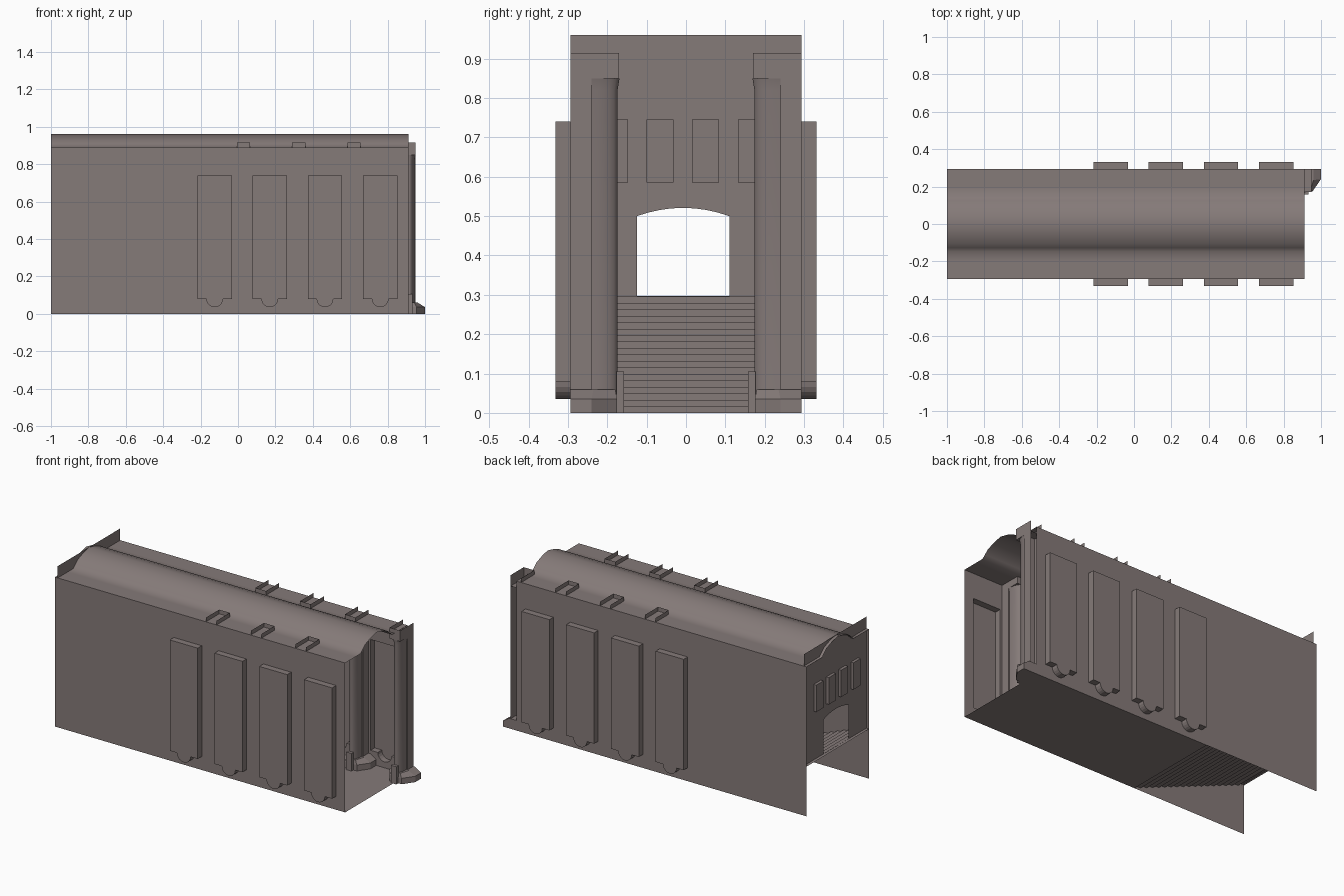
import bpy, bmesh, math

if "Cube" in bpy.data.objects:
    bpy.data.objects.remove(bpy.data.objects["Cube"])

stone = bpy.data.materials.new("warm grey stone")
stone.diffuse_color = (0.235, 0.196, 0.19, 1)
stone.use_nodes = True
stone.node_tree.nodes["Principled BSDF"].inputs["Base Color"].default_value = stone.diffuse_color


def finish(bm, name, smooth=0):
    me = bpy.data.meshes.new(name)
    bm.to_mesh(me)
    bm.free()
    ob = bpy.data.objects.new(name, me)
    bpy.context.collection.objects.link(ob)
    me.materials.append(stone)
    if smooth:
        bpy.ops.object.select_all(action='DESELECT')
        ob.select_set(True)
        bpy.context.view_layer.objects.active = ob
        bpy.ops.object.shade_smooth_by_angle(angle=math.radians(smooth))
    return ob


def rect(u0, u1, v0, v1):
    return [(u0, v0), (u1, v0), (u1, v1), (u0, v1)]


def sheet(name, outline, holes, place, normal):
    """Flat sheet with cut-outs; place maps (u, v, depth) to xyz."""
    bm = bmesh.new()
    edges = []
    for loop in [outline] + holes:
        vs = [bm.verts.new(place(u, v, 0)) for u, v in loop]
        edges += [bm.edges.new((vs[i - 1], vs[i])) for i in range(len(vs))]
    bmesh.ops.triangle_fill(bm, edges=edges, use_beauty=True, normal=normal)
    for f in bm.faces:
        f.normal_update()
        if f.normal.dot(normal_vec(normal)) < 0:
            f.normal_flip()
    return finish(bm, name)


def normal_vec(n):
    from mathutils import Vector
    return Vector(n)


def loft(name, rings, closed=True, bottom=False, top=False, smooth=0):
    """Skin between rings of points."""
    bm = bmesh.new()
    vs = [[bm.verts.new(p) for p in r] for r in rings]
    n = len(rings[0])
    for a, b in zip(vs, vs[1:]):
        for i in range(n if closed else n - 1):
            j = (i + 1) % n
            bm.faces.new((a[i], a[j], b[j], b[i]))
    if bottom:
        bm.faces.new(vs[0][::-1])
    if top:
        bm.faces.new(vs[-1])
    bmesh.ops.recalc_face_normals(bm, faces=bm.faces[:])
    return finish(bm, name, smooth)


def recess(name, outline, depth, place):
    """Tray standing out from a sheet, open towards the inside."""
    return loft(name, [[place(u, v, d) for u, v in outline] for d in (0, depth)], top=True)


W, X0, X1, H = 0.294, -1.0, 0.912, 0.89
bays = [-0.125 + 0.295 * i for i in range(4)]

# long side walls with four recessed bays each
for s, side in ((-1, "front"), (1, "back")):
    def place(u, v, d, s=s):
        return (u, s * (W + d), v)
    openings = [rect(c - 0.113, c + 0.113, 0.03, 0.83) for c in bays]
    sheet(side + "_wall", rect(X0, X1, 0, H), openings, place, (0, s, 0))
    for c, opening in zip(bays, openings):
        bowl = [(c - 0.045 * math.cos(a), 0.08 - 0.045 * math.sin(a))
                for a in [math.pi * k / 10 for k in range(11)]]
        niche = [(c - 0.092, 0.74), (c - 0.092, 0.08)] + bowl + [(c + 0.092, 0.08), (c + 0.092, 0.74)]
        sheet(side + "_bay_panel", opening, [niche], place, (0, s, 0))
        recess(side + "_niche", niche, 0.038, place)

# vaulted roof
half = [(0.294, 0.89), (0.2, 0.89), (0.147, 0.89), (0.127, 0.908), (0.105, 0.928), (0.055, 0.947)]
profile = [(-y, z) for y, z in half] + [(0, 0.96)] + half[::-1]
roof = loft("vaulted_roof", [[(x, y, z) for y, z in profile] for x in (X0, X1)], closed=False, smooth=60)

# end wall with arched doorway and four windows
XE = -0.982


def end_place(u, v, d):
    return (XE - d, u, v)


door_top = [(0.11 - 0.235 * k / 8, 0.50 + 0.021 * (1 - (k / 4 - 1) ** 2)) for k in range(9)]
door = [(-0.125, 0.297), (0.11, 0.297)] + door_top
wins = [rect(c - 0.041, c + 0.041, 0.575, 0.80) for c in (-0.182, -0.066, 0.05, 0.166)]
lower = [(-W, 0.292), (W, 0.292), (W, 0.96), (-W, 0.96)]
sheet("end_wall", lower, [door] + wins, end_place, (-1, 0, 0))
for w in wins:
    c = (w[0][0] + w[1][0]) / 2
    inner = rect(c - 0.033, c + 0.033, 0.585, 0.745)
    sheet("window_panel", w, [inner], end_place, (-1, 0, 0))
    recess("window_niche", inner, 0.017, end_place)

# floor and stairs up to the doorway
N, XS, top = 18, -0.25, 0.296
path = [(X1, 0), (XS, 0)]
for i in range(N):
    path += [(XS + (X0 - XS) * i / N, top * (i + 1) / N), (XS + (X0 - XS) * (i + 1) / N, top * (i + 1) / N)]
loft("floor_and_stairs", [[(x, y, z) for x, z in path] for y in (-W, W)], closed=False)

# wall columns; the outermost one only stands on the back side
for s, xs in ((-1, (0.03, 0.325, 0.62)), (1, (0.03, 0.325, 0.62, 0.915))):
    for cx in xs:
        def ring(pts, z, s=s, cx=cx):
            return [(cx + x, s * y, z) for x, y in pts]

        def bow(rx, depth, n=12):
            return [(-rx * math.cos(math.pi * k / n), 0.24 - depth * math.sin(math.pi * k / n))
                    for k in range(n + 1)]
        # flat strip against the wall
        strip = [(-0.035, W), (-0.035, 0.24), (0.035, 0.24), (0.035, W)]
        loft("column_backing", [ring(strip, 0.0), ring(strip, 0.85)], closed=False)
        # half-round shaft with flared head
        loft("column_shaft", [ring(bow(0.028, 0.066), 0.045), ring(bow(0.028, 0.066), 0.82),
                              ring(bow(0.035, 0.071), 0.85)], closed=False, smooth=40)
        # open-topped capital poking through the roof
        cap = [(-0.035, W), (-0.035, 0.17), (0.035, 0.17), (0.035, W)]
        loft("column_capital", [ring(cap, 0.85), ring(cap, 0.915)], closed=False, bottom=True)
        # flared base
        foot = [(-0.085, W), (-0.085, 0.24), (-0.04, 0.175), (0.04, 0.175), (0.085, 0.24), (0.085, W)]
        upper = [(-0.045, W), (-0.045, 0.235), (-0.028, 0.18), (0.028, 0.18), (0.045, 0.235), (0.045, W)]
        loft("column_base", [ring(foot, 0.0), ring(foot, 0.035), ring(upper, 0.06)],
             bottom=True, top=True)
        # small block at the foot of the shaft
        block = rect(-0.018, 0.018, 0.157, 0.176)
        loft("column_foot_block", [ring(block, 0.0), ring(block, 0.105)], bottom=True, top=True)
